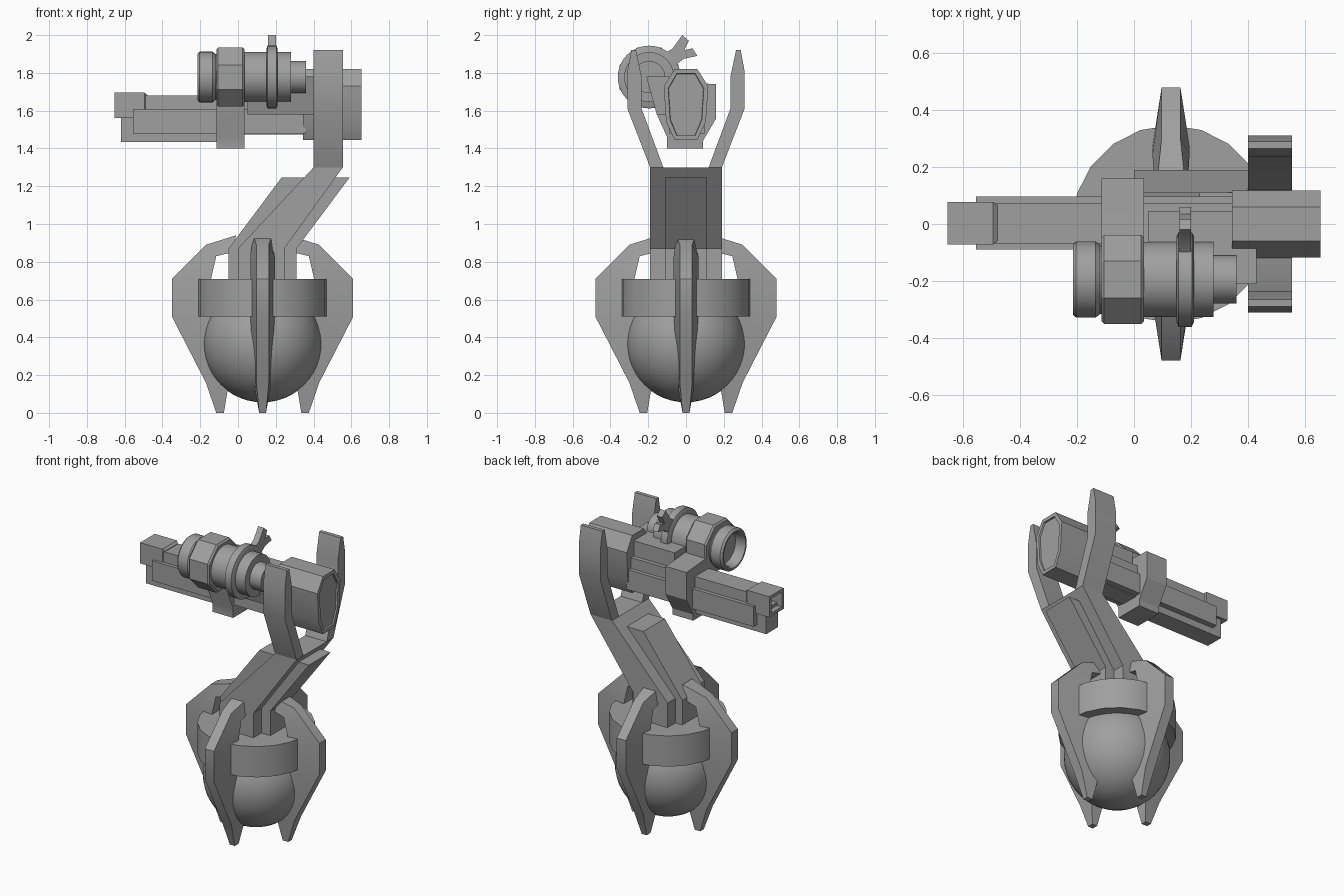
import bpy, bmesh, math
from mathutils import Matrix

cube = bpy.data.objects.get("Cube")
if cube:
    bpy.data.objects.remove(cube, do_unlink=True)

grey = bpy.data.materials.new("matte grey")
grey.use_nodes = True
grey.diffuse_color = (0.35, 0.35, 0.35, 1)
grey.node_tree.nodes["Principled BSDF"].inputs["Base Color"].default_value = (0.35, 0.35, 0.35, 1)


def finish(name, bm):
    bmesh.ops.recalc_face_normals(bm, faces=bm.faces)
    mesh = bpy.data.meshes.new(name)
    bm.to_mesh(mesh)
    bm.free()
    mesh.materials.append(grey)
    ob = bpy.data.objects.new(name, mesh)
    bpy.context.collection.objects.link(ob)
    bpy.ops.object.select_all(action='DESELECT')
    ob.select_set(True)
    bpy.context.view_layer.objects.active = ob
    bpy.ops.object.shade_smooth_by_angle(angle=math.radians(30))
    return ob


def loft(name, rings, closed=False):
    """Skin matching rings of points; cap the ends unless the loop is closed."""
    bm = bmesh.new()
    vs = [[bm.verts.new(p) for p in ring] for ring in rings]
    n = len(vs[0])
    pairs = list(zip(vs, vs[1:])) + ([(vs[-1], vs[0])] if closed else [])
    for a, b in pairs:
        for i in range(n):
            j = (i + 1) % n
            bm.faces.new((a[i], a[j], b[j], b[i]))
    if not closed:
        bm.faces.new(vs[0])
        bm.faces.new(vs[-1])
    return finish(name, bm)


def along_x(name, profile, x0, x1):
    return loft(name, [[(x, y, z) for y, z in profile] for x in (x0, x1)])


def along_y(name, profile, half):
    return loft(name, [[(x, y, z) for x, z in profile] for y in (-half, half)])


def box(name, x0, x1, y0, y1, z0, z1):
    return along_x(name, [(y0, z0), (y1, z0), (y1, z1), (y0, z1)], x0, x1)


def lathe_x(name, profile, cy, cz, sides=40, turn=0.0):
    """Turn (x, radius) points about an axis along x."""
    angles = [turn + 2 * math.pi * i / sides for i in range(sides)]
    return loft(name, [[(x, cy + r * math.cos(a), cz + r * math.sin(a)) for a in angles]
                       for x, r in profile])


# Base: ball, ring and four claws
CX = 0.13
bm = bmesh.new()
bmesh.ops.create_uvsphere(bm, u_segments=40, v_segments=24, radius=0.314,
                          matrix=Matrix.Translation((CX, 0, 0.37)))
finish("base_ball", bm)

bm = bmesh.new()
bmesh.ops.create_cone(bm, cap_ends=True, segments=20, radius1=0.347, radius2=0.347,
                      depth=0.2, matrix=Matrix.Translation((CX, 0, 0.61)))
finish("base_ring", bm)

# Claw stations: outer r, outer z, inner r, inner z, outer half width, inner half width
stations = [(0.245, 0.00, 0.205, 0.00, 0.018, 0.018),
            (0.30, 0.16, 0.185, 0.12, 0.033, 0.040),
            (0.48, 0.51, 0.27, 0.42, 0.033, 0.065),
            (0.48, 0.71, 0.275, 0.70, 0.033, 0.065),
            (0.30, 0.89, 0.245, 0.83, 0.033, 0.065),
            (0.14, 0.94, 0.16, 0.85, 0.050, 0.060)]
for k, side in enumerate(("left", "back", "right", "front")):
    claw = loft("claw_" + side, [[(ro, -wo, zo), (ro, wo, zo), (ri, wi, zi), (ri, -wi, zi)]
                                 for ro, zo, ri, zi, wo, wi in stations])
    claw.data.transform(Matrix.Translation((CX, 0, 0)) @ Matrix.Rotation(k * math.pi / 2, 4, 'Z'))

# Leaning arm: wide slab with a narrower core standing proud of it
along_y("arm_slab", [(0.0, 0.68), (0.245, 0.68), (0.245, 0.87), (0.555, 1.30),
                     (0.40, 1.30), (0.0, 0.87)], 0.19)
along_y("arm_core", [(-0.05, 0.68), (0.31, 0.68), (0.31, 0.87), (0.59, 1.245),
                     (0.23, 1.245), (-0.05, 0.87)], 0.11)

# Fork prongs holding the body
prong = [(0.19, 1.30), (0.31, 1.61), (0.31, 1.81), (0.29, 1.92),
         (0.265, 1.92), (0.235, 1.78), (0.235, 1.61), (0.12, 1.30)]
for side, s in (("left", 1), ("right", -1)):
    along_x("fork_prong_" + side, [(s * y, z) for y, z in prong], 0.40, 0.555)

# Body housing with a recessed end plate
half = [(0.06, 1.82), (0.118, 1.73), (0.105, 1.54), (0.06, 1.445)]
housing = half + [(-y, z) for y, z in reversed(half)]


def shrunk(f):
    return [(y * f, 1.632 + (z - 1.632) * (1 - (1 - f) * 0.6)) for y, z in housing]


loft("housing", [[(x, y, z) for y, z in shrunk(f)] for x, f in
                 ((0.345, 1), (0.655, 1), (0.655, 0.80), (0.645, 0.78))])

# Rails and muzzle
box("upper_rail", -0.49, 0.36, -0.068, 0.072, 1.50, 1.68)
box("lower_rail", -0.62, -0.05, -0.06, 0.06, 1.435, 1.60)
box("rear_lower_rail", -0.05, 0.36, -0.06, 0.06, 1.475, 1.60)
box("side_plates", -0.555, 0.36, -0.09, 0.097, 1.48, 1.61)


def square(x, m):
    return [(x, -0.072 + m, 1.56 + m), (x, 0.078 - m, 1.56 + m),
            (x, 0.078 - m, 1.695 - m), (x, -0.072 + m, 1.695 - m)]


loft("muzzle", [square(-0.48, 0.012), square(-0.495, 0), square(-0.655, 0),
                square(-0.655, 0.02), square(-0.58, 0.02)])

# Clamp around the rails and the scope
along_x("rail_clamp", [(-0.10, 1.40), (0.09, 1.40), (0.09, 1.44), (0.16, 1.56), (0.16, 1.74),
                       (0.08, 1.745), (-0.10, 1.76), (-0.15, 1.72), (-0.15, 1.57),
                       (-0.10, 1.46)], -0.115, 0.035)
SY, SZ = -0.195, 1.778
lathe_x("scope_clamp", [(-0.115, 0.158), (-0.105, 0.169), (0.025, 0.169), (0.035, 0.158)],
        SY, SZ, 8, math.pi / 8)

# Bracket between housing and scope
along_x("scope_bracket", [(-0.21, 1.78), (0.045, 1.78), (0.045, 1.58), (-0.155, 1.58)], 0.05, 0.43)

# Scope: hollow front end, tube and narrow rear knob
lathe_x("scope", [(-0.15, 0.10), (-0.205, 0.105), (-0.215, 0.112), (-0.215, 0.123),
                  (-0.203, 0.134), (-0.135, 0.134), (-0.12, 0.122), (-0.10, 0.122),
                  (0.03, 0.122), (0.035, 0.132), (0.28, 0.132), (0.28, 0.085), (0.36, 0.085)], SY, SZ)
lathe_x("scope_collar", [(0.15, 0.15), (0.157, 0.166), (0.203, 0.166), (0.21, 0.15)], SY, SZ)

# Forked lever on the collar
along_x("collar_lever", [(-0.12, 1.90), (-0.07, 1.93), (-0.02, 2.00), (0.015, 1.97),
                         (-0.01, 1.92), (0.035, 1.93), (0.06, 1.89), (-0.01, 1.875),
                         (-0.07, 1.83)], 0.16, 0.20)
